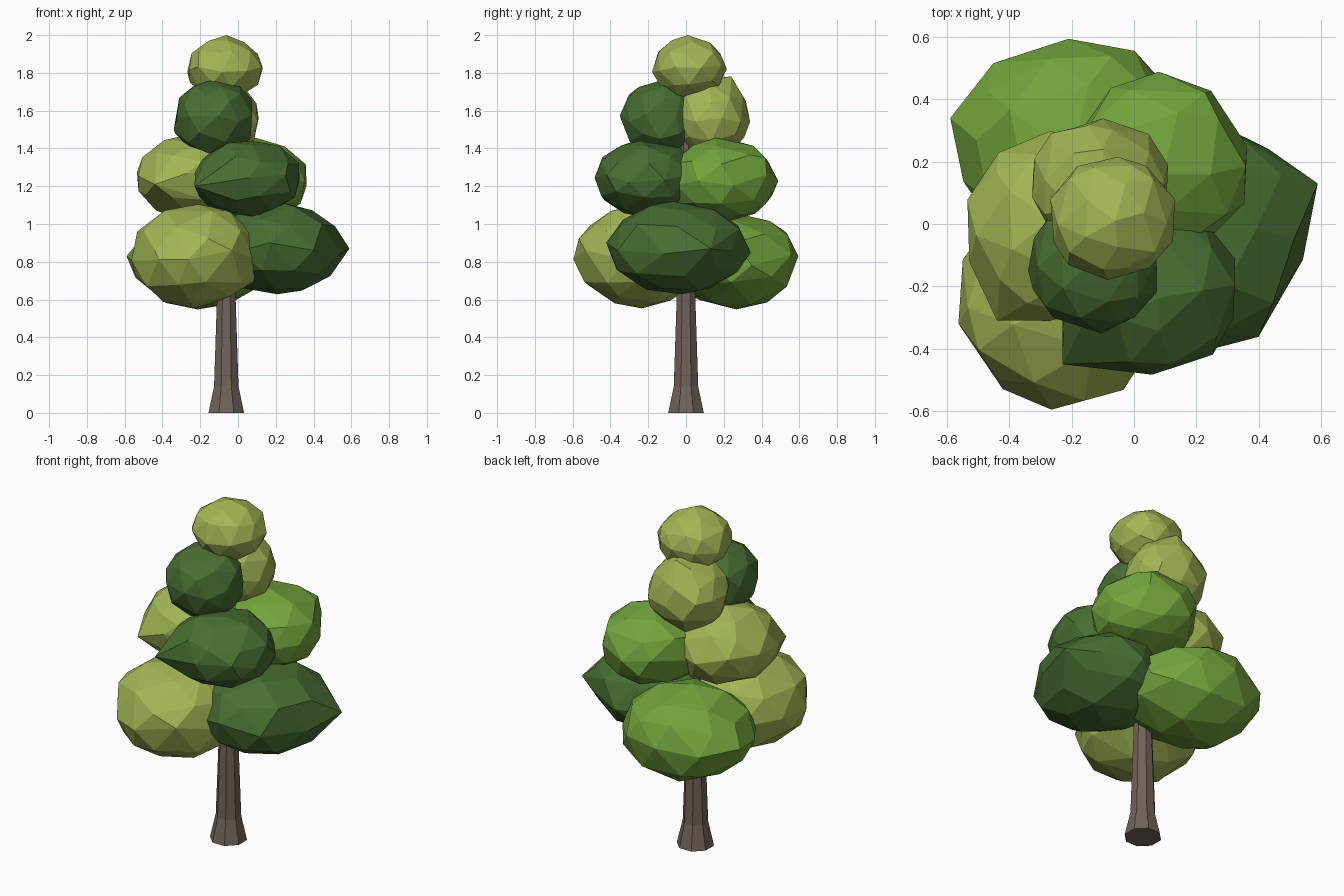
import bpy, bmesh, math, random
from mathutils import Vector

if "Cube" in bpy.data.objects:
    bpy.data.objects.remove(bpy.data.objects["Cube"])


def material(name, rgb):
    m = bpy.data.materials.new(name)
    m.diffuse_color = (*rgb, 1)
    m.use_nodes = True
    m.node_tree.nodes["Principled BSDF"].inputs["Base Color"].default_value = m.diffuse_color
    return m


LIME = material("lime_leaf", (0.36, 0.47, 0.09))
GREEN = material("green_leaf", (0.17, 0.37, 0.045))
DARK = material("dark_leaf", (0.065, 0.155, 0.032))
BARK = material("bark", (0.16, 0.125, 0.10))


def finish(bm, name, mat):
    bmesh.ops.recalc_face_normals(bm, faces=bm.faces)
    me = bpy.data.meshes.new(name)
    bm.to_mesh(me)
    bm.free()
    me.materials.append(mat)
    ob = bpy.data.objects.new(name, me)
    bpy.context.collection.objects.link(ob)


def leaf_clump(name, mat, centre, radii, tip, seed):
    """Faceted ellipsoid with one protruding corner, wrapped in a convex hull."""
    rng = random.Random(seed)
    ball = bmesh.new()
    bmesh.ops.create_icosphere(ball, subdivisions=2, radius=1)
    bm = bmesh.new()
    for v in ball.verts:
        d = v.co + Vector([rng.uniform(-0.12, 0.12) for _ in range(3)])
        d = d.normalized() * rng.uniform(0.96, 1.02)
        bm.verts.new([c + r * k for c, r, k in zip(centre, radii, d)])
    ball.free()
    bm.verts.new(tip)
    bmesh.ops.convex_hull(bm, input=list(bm.verts))
    loose = [v for v in bm.verts if not v.link_faces]
    bmesh.ops.delete(bm, geom=loose, context='VERTS')
    # merge nearly flat neighbours into broad facets
    bmesh.ops.dissolve_limit(bm, angle_limit=math.radians(9),
                             verts=list(bm.verts), edges=list(bm.edges))
    finish(bm, name, mat)


# Trunk: flared eight-sided column
bm = bmesh.new()
rings = []
for z, r in [(0, 0.102), (0.14, 0.07), (0.65, 0.052), (1.5, 0.03)]:
    rings.append([bm.verts.new((-0.062 + r * math.cos(math.tau * (i + .5) / 8),
                                r * math.sin(math.tau * (i + .5) / 8), z))
                  for i in range(8)])
for a, b in zip(rings, rings[1:]):
    for i in range(8):
        j = (i + 1) % 8
        bm.faces.new((a[i], a[j], b[j], b[i]))
bm.faces.new(rings[0])
bm.faces.new(rings[-1])
finish(bm, "trunk", BARK)

# Lower tier of three clumps
leaf_clump("lower_front_clump", LIME, (-.23, -.24, .83), (.355, .36, .28), (-.44, -.5, .86), 11)
leaf_clump("lower_right_clump", DARK, (.21, -.04, .87), (.35, .38, .25), (.59, .13, .87), 12)
leaf_clump("lower_back_clump", GREEN, (-.19, .25, .81), (.38, .355, .26), (-.59, .34, .83), 13)
# Middle tier of three clumps
leaf_clump("middle_left_clump", LIME, (-.25, -.01, 1.25), (.3, .31, .23), (-.44, -.31, 1.21), 14)
leaf_clump("middle_front_clump", DARK, (.05, -.21, 1.24), (.3, .28, .21), (-.23, -.45, 1.2), 15)
leaf_clump("middle_back_clump", GREEN, (.08, .19, 1.23), (.3, .3, .23), (.23, .42, 1.35), 16)
# Upper pair and crown
leaf_clump("upper_front_clump", DARK, (-.125, -.13, 1.56), (.22, .22, .21), (-.34, -.15, 1.5), 17)
leaf_clump("upper_back_clump", LIME, (-.11, .13, 1.56), (.23, .215, .22), (-.1, .24, 1.78), 18)
leaf_clump("top_clump", LIME, (-.07, .02, 1.823), (.207, .2, .17), (-.06, .01, 2), 19)
